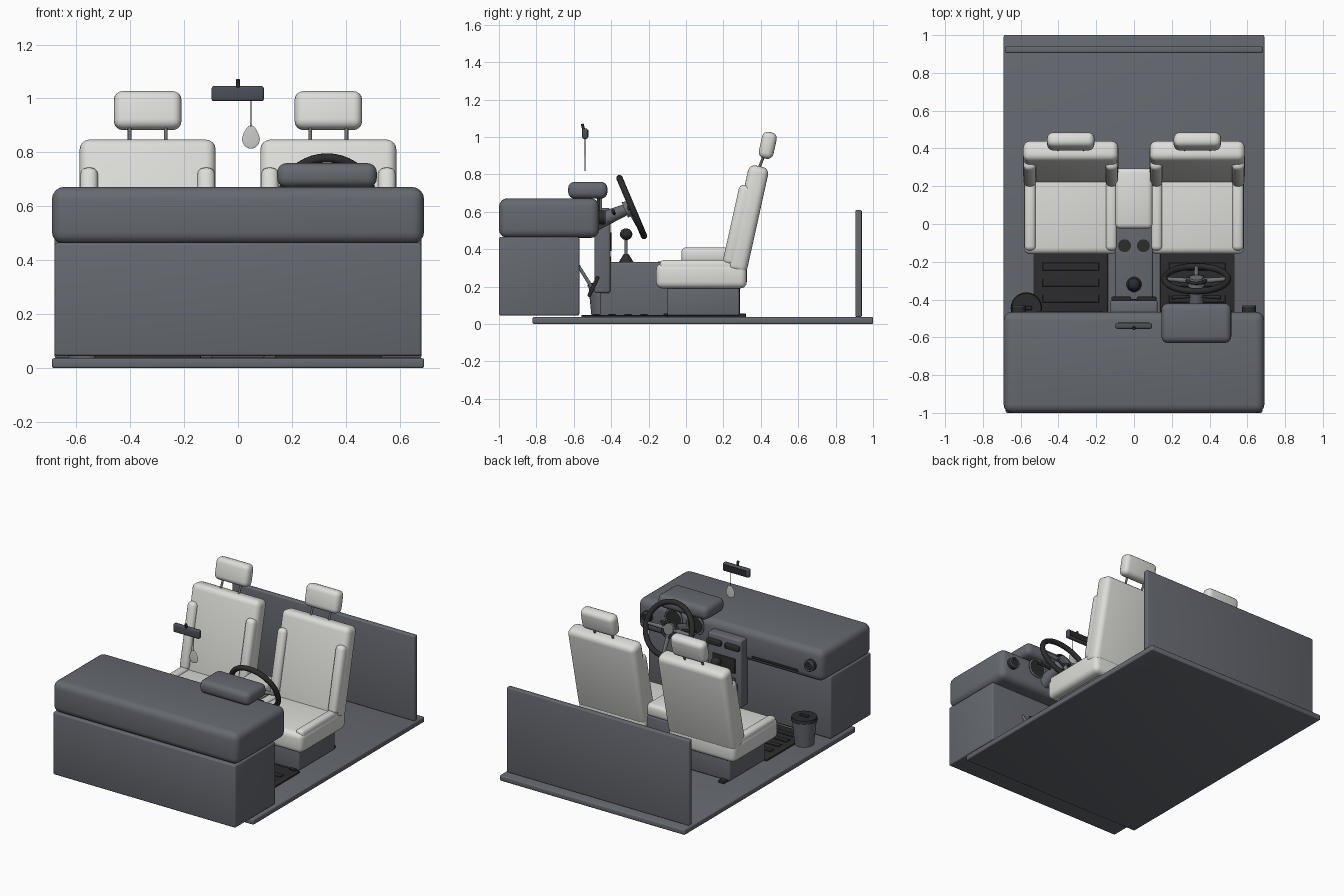
import bpy, bmesh, math
from mathutils import Vector, Matrix

cube = bpy.data.objects.get("Cube")
if cube:
    bpy.data.objects.remove(cube, do_unlink=True)


def material(name, rgb):
    m = bpy.data.materials.new(name)
    m.use_nodes = True
    m.diffuse_color = (*rgb, 1)
    m.node_tree.nodes["Principled BSDF"].inputs["Base Color"].default_value = (*rgb, 1)
    return m


GREY = material("slate grey", (0.13, 0.14, 0.16))
NAVY = material("dark slate", (0.07, 0.078, 0.095))
BLACK = material("charcoal", (0.025, 0.025, 0.027))
CREAM = material("pale upholstery", (0.72, 0.72, 0.69))
METAL = material("metal grey", (0.16, 0.17, 0.18))
TAG = material("tag grey", (0.6, 0.6, 0.58))


def finish(name, bm, mat, matrix=Matrix()):
    """Turn a bmesh into a smooth-shaded object."""
    bmesh.ops.transform(bm, matrix=matrix, verts=bm.verts)
    bmesh.ops.recalc_face_normals(bm, faces=bm.faces)
    me = bpy.data.meshes.new(name)
    bm.to_mesh(me)
    bm.free()
    me.materials.append(mat)
    ob = bpy.data.objects.new(name, me)
    bpy.context.collection.objects.link(ob)
    bpy.ops.object.select_all(action='DESELECT')
    ob.select_set(True)
    bpy.context.view_layer.objects.active = ob
    bpy.ops.object.shade_smooth_by_angle(angle=math.radians(35))
    return ob


def box(name, x, y, z, mat, r=0.008, tilt=0.0, segs=3):
    """Rounded box from axis ranges, tilted about its centre on X."""
    bm = bmesh.new()
    bmesh.ops.create_cube(bm, size=1)
    size = [b - a for a, b in (x, y, z)]
    mid = [(a + b) / 2 for a, b in (x, y, z)]
    bmesh.ops.scale(bm, vec=size, verts=bm.verts)
    if r:
        bmesh.ops.bevel(bm, geom=bm.edges[:], offset=r, segments=segs,
                        profile=0.5, affect='EDGES')
    return finish(name, bm, mat, Matrix.Translation(mid) @ Matrix.Rotation(math.radians(tilt), 4, 'X'))


def tube(name, a, b, r, mat, r2=None, sides=24):
    """Cylinder or cone between two points."""
    a, b = Vector(a), Vector(b)
    bm = bmesh.new()
    bmesh.ops.create_cone(bm, cap_ends=True, segments=sides, radius1=r,
                          radius2=r if r2 is None else r2, depth=(b - a).length)
    turn = (b - a).to_track_quat('Z', 'Y').to_matrix().to_4x4()
    return finish(name, bm, mat, Matrix.Translation((a + b) / 2) @ turn)


def ball(name, c, scale, mat):
    bm = bmesh.new()
    bmesh.ops.create_uvsphere(bm, u_segments=24, v_segments=14, radius=1)
    return finish(name, bm, mat, Matrix.Translation(c) @ Matrix.Diagonal((*scale, 1)))


def ring(name, c, axis, major, minor, mat):
    turn = Vector(axis).to_track_quat('Z', 'Y').to_euler()
    bpy.ops.mesh.primitive_torus_add(location=c, rotation=turn, major_radius=major,
                                     minor_radius=minor, major_segments=40, minor_segments=12)
    ob = bpy.context.object
    ob.name = name
    ob.data.materials.append(mat)
    bpy.ops.object.shade_smooth()


# Cabin shell and dashboard
box("floor", (-0.69, 0.69), (-0.82, 1.0), (0, 0.037), GREY)
box("rear_wall", (-0.68, 0.68), (0.905, 0.94), (0.037, 0.61), GREY)
box("front_bulkhead", (-0.68, 0.68), (-1.0, -0.57), (0.045, 0.465), GREY, 0.01)
box("dashboard", (-0.69, 0.69), (-1.0, -0.465), (0.46, 0.672), GREY, 0.045, segs=4)
box("instrument_hood", (0.145, 0.515), (-0.63, -0.42), (0.67, 0.76), GREY, 0.035, segs=4)
box("glovebox_handle", (-0.51, -0.17), (-0.472, -0.46), (0.495, 0.51), BLACK, 0.003)

# Centre stack and tunnel
box("tunnel", (-0.1, 0.1), (-0.46, 0.29), (0.037, 0.33), GREY, 0.01)
box("centre_stack", (-0.125, 0.125), (-0.49, -0.405), (0.165, 0.62), GREY, 0.012)
box("screen", (-0.085, 0.085), (-0.41, -0.398), (0.39, 0.49), BLACK, 0.004)
box("control_strip", (-0.085, 0.085), (-0.41, -0.4), (0.33, 0.36), NAVY, 0.003)
box("console_armrest", (-0.098, 0.098), (-0.025, 0.295), (0.325, 0.41), CREAM, 0.025)
for side, s in (("left", 1), ("right", -1)):
    box(f"{side}_centre_vent", (s * 0.068 - 0.052, s * 0.068 + 0.052), (-0.41, -0.385),
        (0.55, 0.585), BLACK, 0.006)
    tube(f"{side}_cup_holder", (s * 0.05, -0.115, 0.325), (s * 0.05, -0.115, 0.335), 0.034, BLACK)
    tube(f"{side}_round_vent", (s * 0.61, -0.48, 0.57), (s * 0.61, -0.437, 0.57), 0.037, BLACK)
    ring(f"{side}_vent_rim", (s * 0.61, -0.437, 0.57), (0, 1, 0), 0.031, 0.006, NAVY)

# Gear lever
tube("lever_boot", (0, -0.32, 0.33), (0, -0.32, 0.375), 0.04, BLACK, 0.012)
tube("lever_stick", (0, -0.32, 0.36), (0, -0.32, 0.48), 0.008, METAL)
ball("lever_knob", (0, -0.32, 0.48), (0.033, 0.033, 0.031), BLACK)

# Seats, floor mats and seat rails
LEAN = -12.5
for side, s in (("left", 1), ("right", -1)):
    cx = s * 0.335

    def span(half, off=0.0):
        return (cx + off - half, cx + off + half)

    box(f"{side}_floor_mat", span(0.197), (-0.56, -0.1), (0.035, 0.047), BLACK, 0.003)
    for i in range(4):
        y = -0.5 + i * 0.085
        box(f"{side}_mat_rib", span(0.15), (y, y + 0.04), (0.045, 0.052), BLACK, 0.002, segs=1)
    box(f"{side}_seat_base", span(0.19), (-0.1, 0.285), (0.045, 0.21), GREY, 0.01)
    box(f"{side}_seat_cushion", span(0.248), (-0.16, 0.325), (0.19, 0.325), CREAM, 0.035, segs=4)
    box(f"{side}_seat_back", span(0.252), (0.275, 0.385), (0.27, 0.85), CREAM, 0.036, LEAN, 4)
    for e in (-1, 1):
        box(f"{side}_seat_rail", span(0.02, e * 0.15), (-0.12, 0.32), (0.035, 0.055), BLACK, 0.004)
        box(f"{side}_cushion_bolster", span(0.03, e * 0.215), (-0.14, 0.28), (0.26, 0.342), CREAM, 0.022)
        box(f"{side}_back_bolster", span(0.033, e * 0.217), (0.24, 0.325), (0.31, 0.745), CREAM, 0.026, LEAN)
        tube(f"{side}_headrest_post", (cx + e * 0.067, 0.385, 0.82), (cx + e * 0.067, 0.425, 0.92),
             0.007, METAL, sides=12)
    box(f"{side}_headrest", span(0.125), (0.397, 0.477), (0.883, 1.027), CREAM, 0.032, LEAN, 4)

# Steering wheel and column
hub = Vector((0.33, -0.29, 0.625))
axis = Vector((0, 0.92, 0.39)).normalized()
across, up = Vector((1, 0, 0)), Vector((0, -0.39, 0.92))
ring("steering_wheel_rim", hub, axis, 0.168, 0.017, BLACK)
tube("steering_hub", hub - axis * 0.04, hub + axis * 0.008, 0.045, METAL, 0.036)
ring("steering_hub_trim", hub - axis * 0.005, axis, 0.05, 0.008, BLACK)
for i, ang in enumerate((0, 180, 270)):
    a = math.radians(ang)
    end = hub + (across * math.cos(a) + up * math.sin(a)) * 0.165
    tube(f"steering_spoke_{i + 1}", hub - axis * 0.015, end, 0.016, METAL, 0.01, 12)
tube("steering_column", hub - axis * 0.22, hub - axis * 0.03, 0.045, GREY, 0.03)
stalk = hub - axis * 0.1
for side, s in (("left", 1), ("right", -1)):
    tube(f"{side}_stalk", stalk, stalk + across * s * 0.13 + up * 0.02, 0.007, BLACK, 0.01, 12)
    tube(f"{side}_gauge", (0.33 + s * 0.08, -0.475, 0.61), (0.33 + s * 0.08, -0.455, 0.61), 0.06, BLACK)
    ring(f"{side}_gauge_rim", (0.33 + s * 0.08, -0.455, 0.61), (0, 1, 0), 0.06, 0.006, METAL)

# Pedals
for n, x in (("clutch", 0.23), ("brake", 0.33), ("throttle", 0.43)):
    tube(f"{n}_arm", (x, -0.575, 0.31), (x, -0.5, 0.19), 0.009, METAL, sides=12)
    box(f"{n}_pedal", (x - 0.03, x + 0.03), (-0.505, -0.485), (0.14, 0.26), BLACK, 0.006, -25)

# Waste bin
tube("bin_body", (-0.57, -0.445, 0.037), (-0.57, -0.445, 0.2), 0.06, GREY, 0.076, 32)
tube("bin_lid", (-0.57, -0.445, 0.2), (-0.57, -0.445, 0.22), 0.083, BLACK, 0.078, 32)
box("bin_lid_handle", (-0.6, -0.54), (-0.455, -0.435), (0.218, 0.232), BLACK, 0.004)

# Rear-view mirror and hanging tag
box("mirror", (-0.098, 0.096), (-0.555, -0.525), (0.99, 1.046), NAVY, 0.009)
box("mirror_glass", (-0.085, 0.083), (-0.527, -0.522), (0.999, 1.037), BLACK, 0)
tube("mirror_stem", (0, -0.545, 1.03), (0, -0.555, 1.07), 0.008, BLACK, sides=12)
tube("tag_string", (0.048, -0.54, 0.88), (0.048, -0.54, 1.0), 0.0018, BLACK, sides=6)
tag = ball("hanging_tag", (0.048, -0.54, 0.85), (0.033, 0.003, 0.036), TAG)
for v in tag.data.vertices:
    if v.co.z > 0.85:
        t = (v.co.z - 0.85) / 0.036
        v.co.x = 0.048 + (v.co.x - 0.048) * (1 - 0.25 * t)
        v.co.z += 0.014 * t
